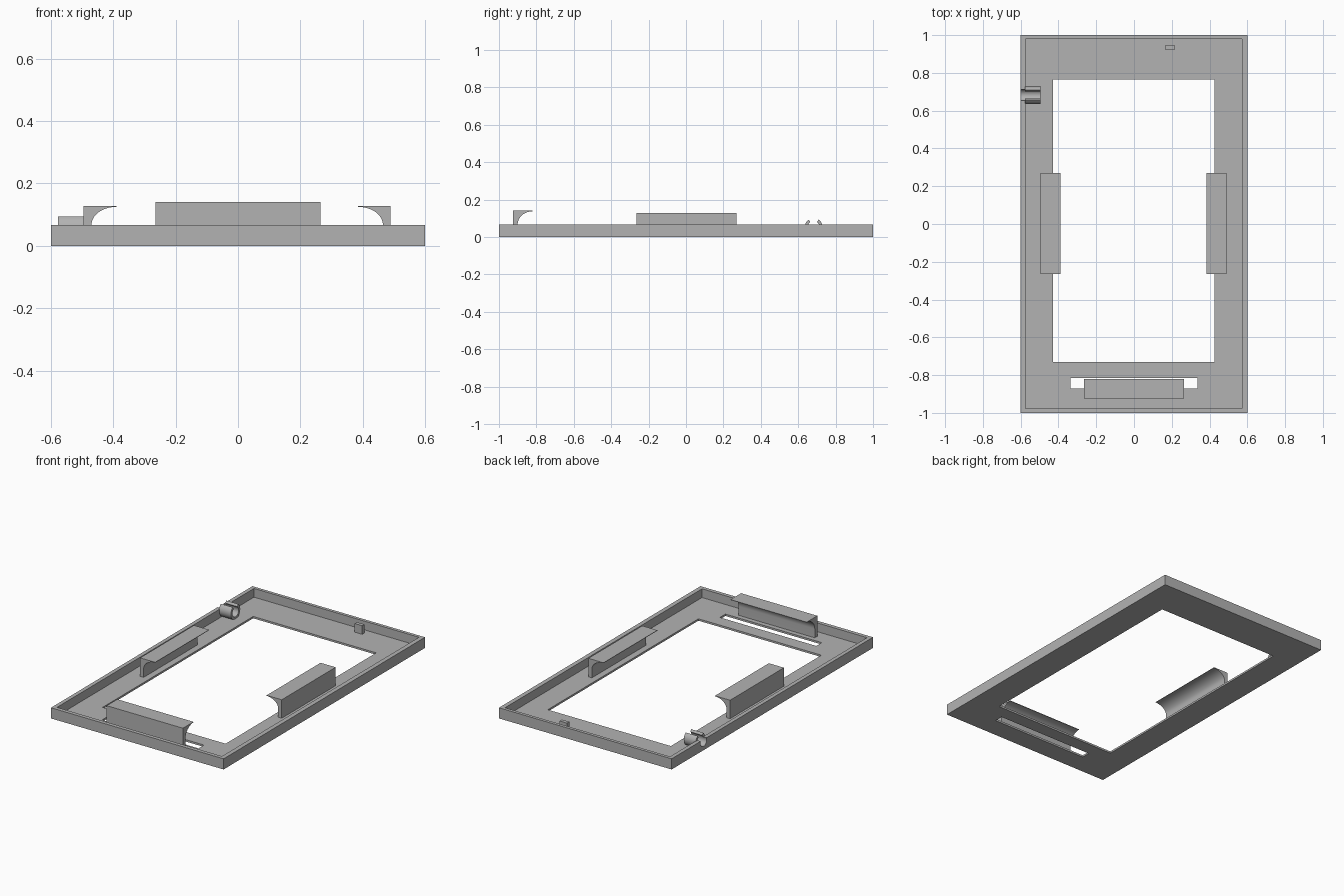
import bpy
import bmesh
from math import sin, cos, pi, radians
from mathutils import Vector

cube = bpy.data.objects.get("Cube")
if cube:
    bpy.data.objects.remove(cube, do_unlink=True)

grey = bpy.data.materials.new("plain grey")
grey.use_nodes = True
colour = (0.45, 0.45, 0.45, 1)
grey.diffuse_color = colour
grey.node_tree.nodes["Principled BSDF"].inputs["Base Color"].default_value = colour

FLOOR, RIM = 0.012, 0.067


def prism(name, outline, depth):
    """Closed outline of 3D points, extruded along the vector depth."""
    bm = bmesh.new()
    face = bm.faces.new([bm.verts.new(p) for p in outline])
    moved = bmesh.ops.extrude_face_region(bm, geom=[face])["geom"]
    bmesh.ops.translate(bm, vec=Vector(depth),
                        verts=[v for v in moved if isinstance(v, bmesh.types.BMVert)])
    bmesh.ops.recalc_face_normals(bm, faces=bm.faces)
    mesh = bpy.data.meshes.new(name)
    bm.to_mesh(mesh)
    bm.free()
    mesh.materials.append(grey)
    obj = bpy.data.objects.new(name, mesh)
    bpy.context.collection.objects.link(obj)
    return obj


def box(name, x0, x1, y0, y1, z0, z1):
    return prism(name, [(x0, y0, z0), (x1, y0, z0), (x1, y1, z0), (x0, y1, z0)],
                 (0, 0, z1 - z0))


def activate(obj):
    bpy.ops.object.select_all(action="DESELECT")
    obj.select_set(True)
    bpy.context.view_layer.objects.active = obj


def smooth(obj):
    activate(obj)
    bpy.ops.object.shade_smooth_by_angle(angle=radians(30))


def cut(obj, cutter):
    cutter.hide_render = True
    mod = obj.modifiers.new("cut", "BOOLEAN")
    mod.operation, mod.solver, mod.object = "DIFFERENCE", "EXACT", cutter
    activate(obj)
    bpy.ops.object.modifier_apply(modifier=mod.name)
    bpy.data.objects.remove(cutter, do_unlink=True)


# Shallow tray with a window, a slot and a notch in the side wall
HOLDER_Y, HOLDER_Z, BORE = 0.6825, 0.055, 0.031


def ring_point(x, radius, angle):
    return (x, HOLDER_Y + radius * cos(angle), HOLDER_Z + radius * sin(angle))


tray = box("tray", -0.6, 0.6, -1, 1, 0, RIM)
cut(tray, box("recess", -0.575, 0.572, -0.976, 0.98, FLOOR, 0.2))
cut(tray, box("window", -0.43, 0.425, -0.73, 0.765, -0.1, 0.1))
cut(tray, box("slot", -0.335, 0.335, -0.87, -0.815, -0.1, 0.1))
cut(tray, prism("notch", [ring_point(-0.65, BORE, i * pi / 16) for i in range(32)],
                (0.14, 0, 0)))
smooth(tray)


# Hooked clips: an upright stem flaring into an overhanging lip
def clip(name, back, inward, along, length, top):
    back, inward, along = Vector(back), Vector(inward), Vector(along)
    stem, reach, lip = 0.025, 0.105, 0.003
    base = FLOOR - 0.002
    profile = [(0, base), (stem, base)]
    for i in range(17):
        a = i / 16 * pi / 2
        profile.append((reach - (reach - stem) * cos(a),
                        RIM + (top - lip - RIM) * sin(a)))
    profile += [(reach, top), (0, top)]
    points = [back - along * length / 2 + inward * d + Vector((0, 0, z))
              for d, z in profile]
    smooth(prism(name, points, along * length))


clip("right_clip", (-0.495, 0.002, 0), (1, 0, 0), (0, 1, 0), 0.535, 0.128)
clip("left_clip", (0.49, 0.002, 0), (-1, 0, 0), (0, 1, 0), 0.535, 0.128)
clip("front_clip", (0, -0.925, 0), (0, 1, 0), (1, 0, 0), 0.53, 0.141)

# Open-topped tubular holder beside the notch
START, SWEEP, STEPS = radians(125), radians(290), 32
angles = [START + SWEEP * i / STEPS for i in range(STEPS + 1)]
section = [ring_point(-0.578, 0.047, a) for a in angles]
section += [ring_point(-0.578, BORE, a) for a in reversed(angles)]
smooth(prism("tube_holder", section, (0.083, 0, 0)))

# Small locating peg near the back wall
box("back_peg", 0.165, 0.217, 0.923, 0.946, FLOOR - 0.002, RIM - 0.001)
